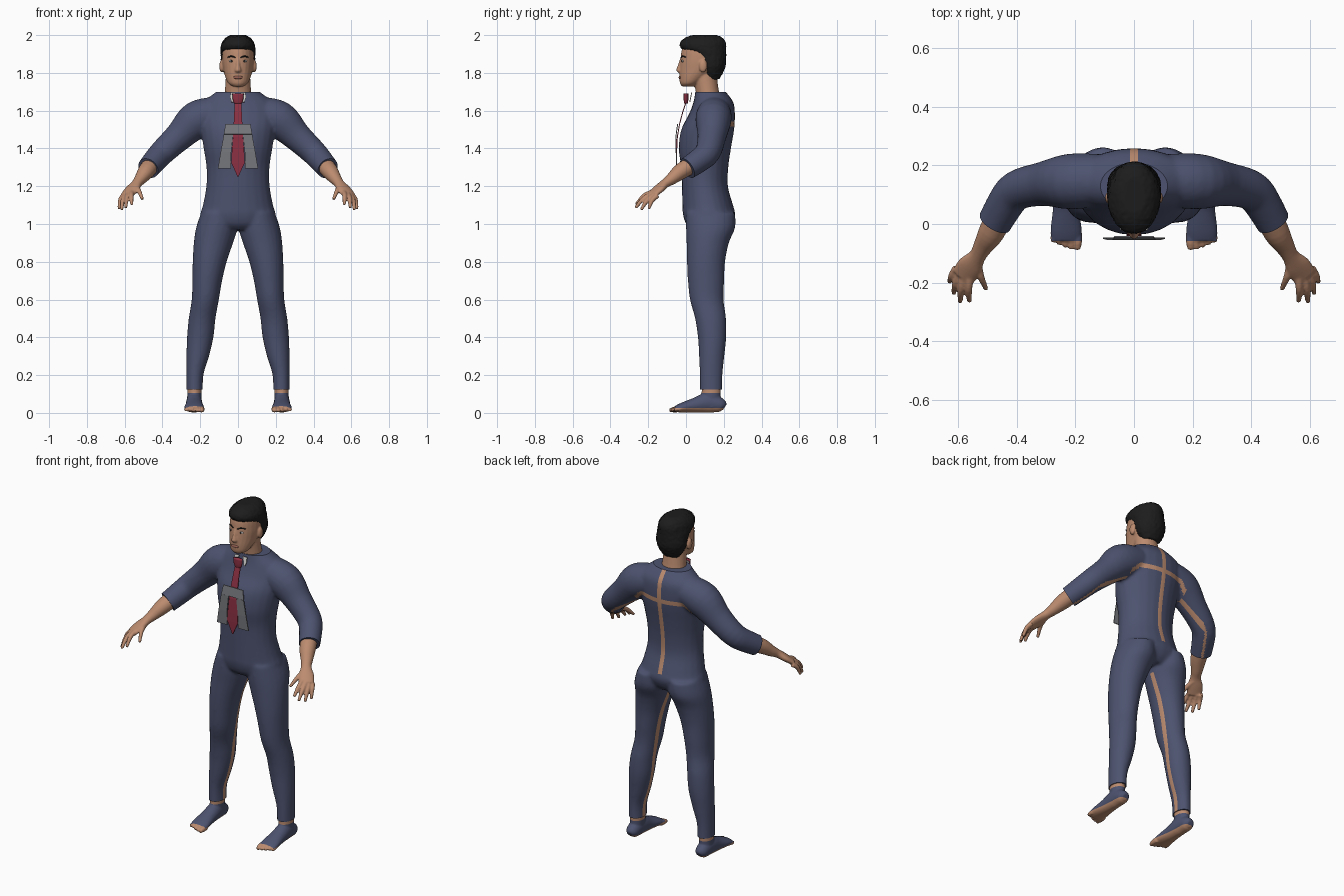
import bpy, bmesh, math, random
from mathutils import Vector

random.seed(4)
cube = bpy.data.objects.get("Cube")
if cube:
    bpy.data.objects.remove(cube)


def material(name, r, g, b):
    m = bpy.data.materials.new(name)
    m.use_nodes = True
    m.diffuse_color = (r, g, b, 1)
    node = m.node_tree.nodes["Principled BSDF"]
    node.inputs["Base Color"].default_value = (r, g, b, 1)
    node.inputs["Roughness"].default_value = 0.8
    return m


SUIT = material("navy cloth", .075, .086, .16)
SKIN = material("skin", .5, .26, .16)
HAIR = material("black hair", .012, .012, .012)
RED = material("red silk", .26, .03, .055)
GREY = material("grey cloth", .19, .195, .21)
WHITE = material("white", .68, .68, .66)
LIPS = material("lips", .33, .13, .095)
IRIS = material("dark iris", .03, .03, .03)


def refine(path, n=4):
    """Smooth curve through section tuples."""
    p = [path[0]] + list(path) + [path[-1]]
    out = []
    for i in range(1, len(p) - 2):
        for k in range(n):
            t = k / n
            out.append([0.5 * (2 * b + (c - a) * t + (2 * a - 5 * b + 4 * c - d) * t * t
                               + (3 * b - a - 3 * c + d) * t ** 3)
                        for a, b, c, d in zip(*p[i - 1:i + 3])])
    return out + [list(path[-1])]


def loft(bm, path, side=1, flat=False, segs=24):
    """Closed tube through sections (x, y, z, width, depth)."""
    path = refine(path)
    pts = [Vector((side * s[0], s[1], s[2])) for s in path]
    rings = []
    for i, s in enumerate(path):
        u, v = Vector((1, 0, 0)), Vector((0, 1, 0))
        if not flat:
            t = (pts[min(i + 1, len(pts) - 1)] - pts[max(i - 1, 0)]).normalized()
            u = t.cross(Vector((0, 0, 1))).normalized()
            v = u.cross(t)
        rings.append([bm.verts.new(pts[i] + u * s[3] * math.cos(a) + v * s[4] * math.sin(a))
                      for a in (2 * math.pi * k / segs for k in range(segs))])
    for a, b in zip(rings, rings[1:]):
        for k in range(segs):
            j = (k + 1) % segs
            bm.faces.new((a[k], a[j], b[j], b[k]))
    bm.faces.new(rings[0][::-1])
    bm.faces.new(rings[-1])


def blob(bm, center, radii):
    r = bmesh.ops.create_uvsphere(bm, u_segments=20, v_segments=12, radius=1)
    for v in r["verts"]:
        v.co = Vector(center) + Vector([c * s for c, s in zip(v.co, radii)])


def finish(name, bm, mats, voxel=0, smooth=0):
    """Make the object, optionally fusing its volumes into one skin."""
    bmesh.ops.recalc_face_normals(bm, faces=bm.faces[:])
    me = bpy.data.meshes.new(name)
    bm.to_mesh(me)
    bm.free()
    ob = bpy.data.objects.new(name, me)
    bpy.context.scene.collection.objects.link(ob)
    if voxel:
        mod = ob.modifiers.new("fuse", "REMESH")
        mod.mode, mod.voxel_size = "VOXEL", voxel
        mod = ob.modifiers.new("soften", "SMOOTH")
        mod.iterations, mod.factor = smooth, 0.5
        dg = bpy.context.evaluated_depsgraph_get()
        ob.data = bpy.data.meshes.new_from_object(ob.evaluated_get(dg))
        ob.modifiers.clear()
    ob.data.materials.clear()
    for m in mats:
        ob.data.materials.append(m)
    ob.data.polygons.foreach_set("use_smooth", [True] * len(ob.data.polygons))
    return ob


def recut(ob, cuts, rule):
    """Cut clean colour edges (point, normal, region, trim), then colour by rule."""
    bm = bmesh.new()
    bm.from_mesh(ob.data)
    for co, no, region, trim in cuts:
        fs = [f for f in bm.faces if region(f.calc_center_median())]
        geom = fs + list({e for f in fs for e in f.edges}) + list({v for f in fs for v in f.verts})
        bmesh.ops.bisect_plane(bm, geom=geom, plane_co=co, plane_no=no, clear_outer=trim, dist=1e-5)
        if trim:
            bmesh.ops.holes_fill(bm, edges=[e for e in bm.edges if e.is_boundary], sides=0)
    for f in bm.faces:
        f.material_index = int(rule(f.calc_center_median(), f.normal))
        f.smooth = len(f.verts) < 8
    bm.to_mesh(ob.data)
    bm.free()


# Suit: torso, legs and sleeves fused together
bm = bmesh.new()
torso = [(.97, .12, .12, .09), (1, .12, .19, .12), (1.05, .122, .2, .138), (1.1, .115, .186, .134),
         (1.2, .1, .168, .122), (1.3, .099, .167, .125), (1.4, .1, .182, .138), (1.5, .115, .198, .14),
         (1.58, .137, .205, .122), (1.64, .145, .19, .107), (1.685, .135, .135, .088), (1.72, .12, .09, .07)]
loft(bm, [(0, y, z, a, b) for z, y, a, b in torso], flat=True)
leg = [(.1, .13, 1.06, .095, .13), (.112, .13, .98, .11, .13), (.13, .115, .9, .104, .112),
       (.15, .106, .8, .09, .101), (.163, .106, .7, .079, .096), (.173, .11, .6, .072, .089),
       (.19, .13, .5, .071, .082), (.2, .138, .4, .07, .075), (.213, .136, .3, .06, .067),
       (.228, .133, .2, .045, .06), (.23, .133, .09, .044, .059)]
arm = [(.12, .15, 1.585, .09, .09), (.22, .145, 1.55, .095, .1), (.31, .137, 1.465, .076, .078),
       (.4, .115, 1.38, .068, .068), (.445, .06, 1.33, .063, .063), (.5, -.04, 1.265, .056, .056)]
for s in (1, -1):
    loft(bm, leg, s, flat=True)
    loft(bm, arm, s)
suit = finish("suit", bm, [SUIT, SKIN], .009, 5)
W = .013


def seam(c, n):
    x = abs(c.x)
    if c.z < .94:
        return abs(c.y - .135) < W and x < .235 - (c.z - .12) * .12
    if x > .19 and c.z + x < 1.72 and c.z > 1.2:
        reach = .165 - max(0, x - .38) * 1.6
        return abs(c.y - reach) < W and n.z < 0
    back = c.y > .15 and n.y > 0
    spine = x < W and c.z > 1.08
    cross = abs(c.z - 1.53 + max(0, x - .14) * .9) < W and x < .23
    return back and (spine or cross)


cuts = [((0, 0, .125), (0, 0, -1), lambda c: c.z < .2, True),
        ((0, 0, 1.7), (0, 0, 1), lambda c: c.z > 1.6, True)]
for s in (1, -1):
    cuts += [((s * .473, .005, 1.297), (s * .45, -.75, -.48), lambda c, s=s: c.x * s > .39, True),
             ((s * W, 0, 0), (1, 0, 0), lambda c: c.y > .14 and c.z > 1.05 and abs(c.x) < .04, False),
             ((0, 0, 1.53 + s * W), (0, 0, 1), lambda c: c.y > .14 and abs(c.x) < .15, False),
             ((0, .135 + s * W, 0), (0, 1, 0), lambda c: c.z < .95, False),
             ((0, .165 + s * W, 0), (0, 1, 0), lambda c: .19 < abs(c.x) < .38 and c.z > 1.2, False)]
recut(suit, cuts, seam)

# Forearms, hands and feet
forearm = [(.445, .06, 1.33, .046, .046), (.485, -.025, 1.28, .045, .043), (.515, -.075, 1.24, .034, .032),
           (.535, -.11, 1.215, .029, .024), (.56, -.145, 1.185, .043, .021), (.585, -.18, 1.155, .042, .016)]
fingers = [((.56, -.175, 1.17), (.562, -.265, 1.102)), ((.58, -.175, 1.16), (.594, -.267, 1.085)),
           ((.595, -.165, 1.153), (.616, -.237, 1.075)), ((.607, -.15, 1.15), (.63, -.198, 1.08)),
           ((.535, -.125, 1.195), (.505, -.222, 1.13))]
foot = [(.232, .205, .03, .018, .018), (.232, .185, .04, .036, .037), (.232, .12, .054, .042, .053),
        (.232, .05, .041, .045, .04), (.232, -.02, .028, .053, .026), (.232, -.055, .02, .048, .017)]
for s, side in ((1, "left"), (-1, "right")):
    bm = bmesh.new()
    loft(bm, forearm, s)
    for a, b in fingers:
        mid = [(p + q) / 2 + d for p, q, d in zip(a, b, (.004, -.004, .012))]
        loft(bm, [(*a, .014, .014), (*mid, .0125, .0125), (*b, .008, .008)], s, segs=12)
    finish(side + "_forearm_and_hand", bm, [SKIN], .005, 2)
    bm = bmesh.new()
    loft(bm, foot, s)
    loft(bm, [(.232, .135, .03, .038, .05), (.231, .133, .09, .038, .05), (.23, .133, .15, .038, .05)], s, flat=True)
    for i in range(5):
        x, r = .193 + i * .0205, .016 - i * .0015
        loft(bm, [(x, -.03, .02, r, r), (x, -.06, .018, r, r), (x, -.088 + i * i * .0022, .013, r * .6, r * .6)], s, segs=12)
    ob = finish(side + "_foot", bm, [SUIT, SKIN], .005, 2)
    recut(ob, [((0, 0, .105), (0, 0, 1), lambda c: True, False), ((0, 0, .025), (0, 0, 1), lambda c: True, False),
               ((0, -.058, 0), (0, 1, 0), lambda c: True, False)],
          lambda c, n: c.z > .105 or c.z < .025 or c.y < -.058)

# Head with neck, nose and ears
bm = bmesh.new()
skull = [(1.728, .012, .028, .032), (1.745, .02, .052, .052), (1.78, .045, .068, .08), (1.82, .076, .079, .11),
         (1.87, .086, .084, .115), (1.93, .09, .08, .11), (1.965, .095, .06, .085), (1.98, .095, .03, .04)]
loft(bm, [(0, y, z, a, b) for z, y, a, b in skull], flat=True)
loft(bm, [(0, .13, 1.62, .085, .07), (0, .115, 1.69, .071, .062), (0, .1, 1.79, .064, .062)], flat=True)
loft(bm, [(0, -.02, 1.875, .009, .012), (0, -.03, 1.84, .011, .014), (0, -.034, 1.812, .018, .018),
          (0, -.026, 1.8, .012, .01)], flat=True, segs=12)
for s in (1, -1):
    blob(bm, (s * .087, .09, 1.835), (.012, .021, .033))
finish("head", bm, [SKIN], .005, 3)

# Short, slightly rough hair
bm = bmesh.new()
cap = [(1.765, .145, .05, .03), (1.8, .14, .075, .055), (1.84, .137, .089, .073), (1.88, .13, .091, .082),
       (1.915, .107, .092, .105), (1.932, .092, .091, .121), (1.96, .09, .085, .122), (1.987, .095, .063, .097),
       (2.004, .1, .03, .05)]
loft(bm, [(0, y, z, a, b) for z, y, a, b in cap], flat=True)
hair = finish("hair", bm, [HAIR], .008, 2)
for v in hair.data.vertices:
    v.co += v.normal * random.uniform(-.002, .002)
    v.co.z = min(v.co.z, 2)

# Facial details
bm = bmesh.new()
blob(bm, (0, -.031, 1.776), (.025, .008, .009))
finish("lips", bm, [LIPS])
for s, side in ((1, "left"), (-1, "right")):
    for part, y, r, m in (("eye", -.017, (.014, .006, .006), WHITE), ("iris", -.0215, (.0055, .003, .0055), IRIS)):
        bm = bmesh.new()
        blob(bm, (s * .034, y, 1.862), r)
        finish(f"{side}_{part}", bm, [m])
    bm = bmesh.new()
    loft(bm, [(.014, -.025, 1.881, .004, .003), (.034, -.018, 1.888, .004, .004), (.055, -.002, 1.883, .003, .003)], s, segs=8)
    finish(side + "_eyebrow", bm, [HAIR])


def ribbon(name, rows, mat, sides=(1,)):
    """Thin plate through rows (left x, right x, y, z)."""
    bm = bmesh.new()
    for s in sides:
        pairs = [[bm.verts.new((s * x, y, z)) for x in (a, b)] for a, b, y, z in rows]
        for p, q in zip(pairs, pairs[1:]):
            bm.faces.new((p[0], p[1], q[1], q[0]))
    ob = finish(name, bm, [mat])
    mod = ob.modifiers.new("thickness", "SOLIDIFY")
    mod.thickness, mod.offset = .005, 0
    for f in ob.data.polygons:
        f.use_smooth = False


# Tie, knot, collar tips and shirt panel
tie = [(.018, .0, 1.645), (.02, -.018, 1.59), (.023, -.034, 1.53), (.027, -.046, 1.46),
       (.033, -.05, 1.38), (.036, -.051, 1.325), (.002, -.05, 1.25)]
ribbon("tie", [(-w, w, y, z) for w, y, z in tie], RED)
bm = bmesh.new()
loft(bm, [(0, 0, 1.638, .02, .009), (0, 0, 1.655, .027, .012), (0, 0, 1.69, .031, .012)], flat=True)
finish("tie_knot", bm, [RED])
ribbon("collar_tips", [(.012, .04, .03, 1.695), (.02, .042, .025, 1.67), (.024, .034, .02, 1.645)], WHITE, (1, -1))
ribbon("shirt_panel_top", [(-.066, .066, -.044, 1.53), (-.075, .075, -.052, 1.475)], GREY)
ribbon("shirt_panel_sides", [(.026, .075, -.052, 1.475), (.036, .092, -.052, 1.38), (.037, .106, -.048, 1.295)],
       GREY, (1, -1))
